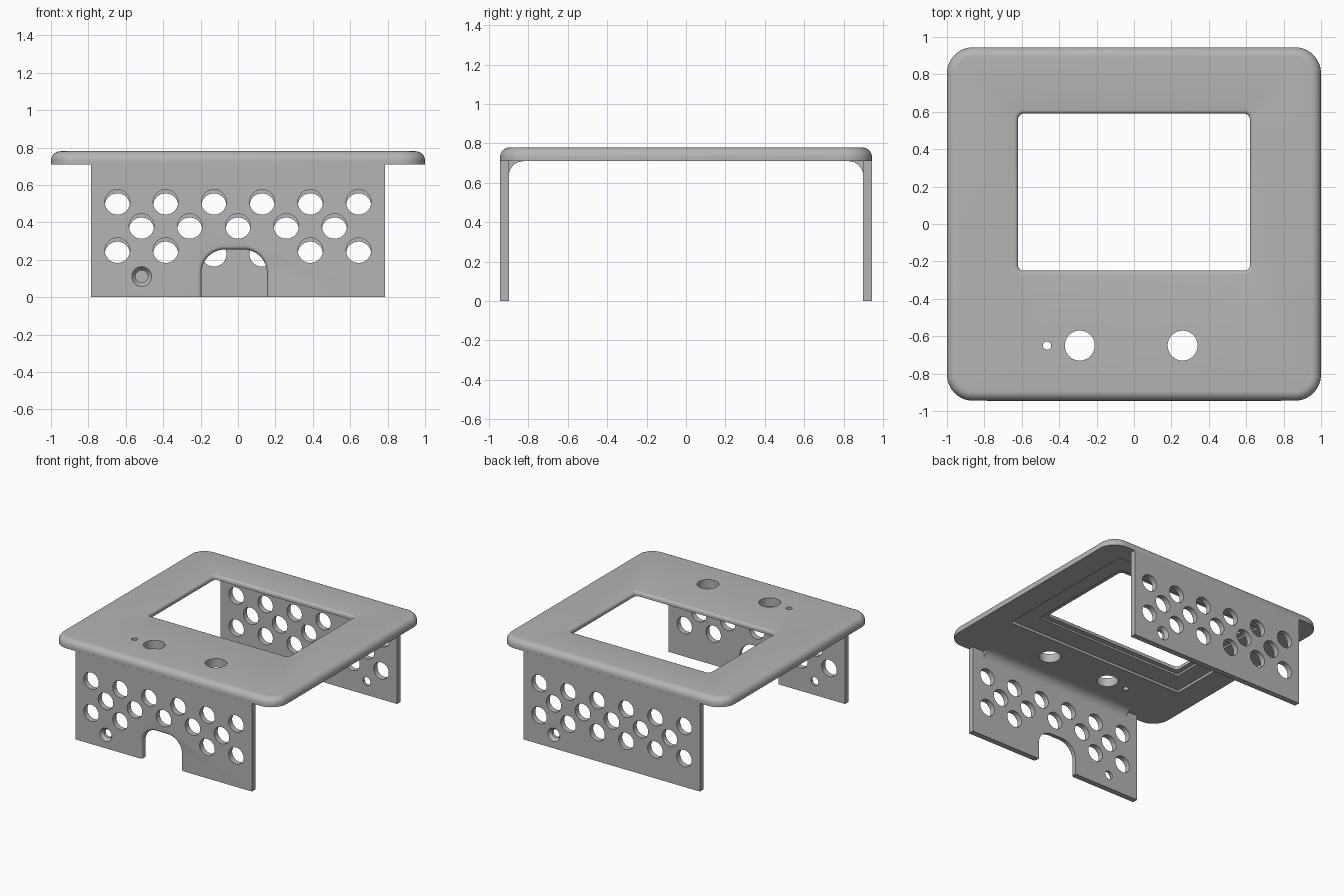
import bpy, bmesh
from math import sin, cos, pi

if "Cube" in bpy.data.objects:
    bpy.data.objects.remove(bpy.data.objects["Cube"], do_unlink=True)

# Single grey material
GREY = (0.46, 0.46, 0.46, 1)
grey = bpy.data.materials.new("plain grey")
grey.use_nodes = True
grey.diffuse_color = GREY
grey.node_tree.nodes["Principled BSDF"].inputs["Base Color"].default_value = GREY


def rounded(cx, cy, hx, hy, r, n=10):
    """Outline of a rounded rectangle; a circle when hx = hy = r."""
    pts = []
    for q, (sx, sy) in enumerate([(1, 1), (-1, 1), (-1, -1), (1, -1)]):
        for i in range(n):
            a = (q + (i + 0.5) / n) * pi / 2
            pts.append((cx + sx * (hx - r) + r * cos(a), cy + sy * (hy - r) + r * sin(a)))
    return pts


def loft(name, layers, axis="Z"):
    """Closed solid through (outline, depth) layers along Z, Y or X."""
    place = {"Z": lambda u, v, d: (u, v, d), "Y": lambda u, v, d: (u, d, v),
             "X": lambda u, v, d: (d, u, v)}[axis]
    bm = bmesh.new()
    rings = [[bm.verts.new(place(u, v, d)) for u, v in pts] for pts, d in layers]
    for a, b in zip(rings, rings[1:]):
        for i in range(len(a)):
            j = (i + 1) % len(a)
            bm.faces.new((a[i], a[j], b[j], b[i]))
    bm.faces.new(rings[0])
    bm.faces.new(rings[-1])
    bmesh.ops.recalc_face_normals(bm, faces=bm.faces)
    mesh = bpy.data.meshes.new(name)
    bm.to_mesh(mesh)
    bm.free()
    mesh.materials.append(grey)
    obj = bpy.data.objects.new(name, mesh)
    bpy.context.collection.objects.link(obj)
    return obj


def disc(x, y, r):
    return rounded(x, y, r, r, r, 8)


def cut(target, cutters):
    """Subtract each cutter, then delete it."""
    for c in cutters:
        mod = target.modifiers.new("cut", "BOOLEAN")
        mod.operation, mod.solver, mod.object = "DIFFERENCE", "EXACT", c
    deps = bpy.context.evaluated_depsgraph_get()
    deps.update()
    mesh = bpy.data.meshes.new_from_object(target.evaluated_get(deps))
    target.modifiers.clear()
    target.data = mesh
    for c in cutters:
        bpy.data.objects.remove(c, do_unlink=True)


def flare(steps, r):
    """Quarter-round pairs (outward growth, depth) ending at (r, r)."""
    return [(r * (1 - cos(t * pi / 2 / steps)), r * sin(t * pi / 2 / steps)) for t in range(steps + 1)]


# Top plate with rounded corners and upper edge
BOTTOM, TOP, EDGE = 0.71, 0.78, 0.05
layers = [(rounded(0, 0, 1, 0.945, 0.14), BOTTOM)]
layers += [(rounded(0, 0, 1 - g, 0.945 - g, 0.14 - g), TOP - EDGE + d) for g, d in flare(8, EDGE)]
top_plate = loft("top_plate", layers)

# Window with a rounded upper rim, stepped pockets below, control holes
CY, RIM = 0.17, 0.02


def frame(grow, r):
    return rounded(0, CY, 0.62 + grow, 0.42 + grow, r, 6)


window = [(frame(0, 0.03), 0.6)]
window += [(frame(g, 0.03 + g), TOP - RIM + d) for g, d in flare(5, RIM)]
window.append((frame(RIM, 0.03 + RIM), 0.9))
cutters = [loft("window_cutter", window)]
cutters.append(loft("wide_pocket_cutter", [(rounded(0, CY, 0.8, 0.62, 0.005, 2), z) for z in (0.6, 0.73)]))
cutters.append(loft("inner_pocket_cutter", [(frame(0.04, 0.01), z) for z in (0.6, 0.745)]))
for x, r in [(-0.29, 0.08), (0.26, 0.08), (-0.465, 0.022)]:
    cutters.append(loft("hole_cutter", [(disc(x, -0.65, r), z) for z in (0.6, 0.9)]))
cut(top_plate, cutters)

# Perforated front and back walls
INNER, OUTER, PITCH, HOLE = 0.90, 0.945, 0.258, 0.067


def wall(name, side, top_row, notched):
    box = [(-0.785, 0), (0.785, 0), (0.785, BOTTOM + 0.005), (-0.785, BOTTOM + 0.005)]
    panel = loft(name, [(box, side * INNER), (box, side * OUTER)], "Y")
    cutters = []
    for row in range(3):
        count = 5 if row == 1 else 6
        for i in range(count):
            x = (i - (count - 1) / 2) * PITCH
            if notched and row == 2 and abs(x) < 0.2:
                continue
            z = top_row - row * PITCH / 2
            cutters.append(loft("hole_cutter", [(disc(x, z, HOLE), side * y) for y in (0.8, 1)], "Y"))
    # Countersunk screw hole
    x = side * 0.515
    screw = [(0.033, 0.8), (0.033, 0.92), (0.053, OUTER), (0.053, 1)]
    cutters.append(loft("screw_cutter", [(disc(x, 0.11, r), side * y) for r, y in screw], "Y"))
    # Cable notch with a rounded outer rim
    if notched:
        def arch(g):
            return rounded(-0.02, 0, 0.175 + g, 0.255 + g, 0.125 + g)
        notch = [(arch(0), side * 0.8)]
        notch += [(arch(g), side * (OUTER - RIM + d)) for g, d in flare(5, RIM)]
        notch.append((arch(RIM), side))
        cutters.append(loft("notch_cutter", notch, "Y"))
    cut(panel, cutters)
    return panel


front_wall = wall("front_wall", -1, 0.508, True)
back_wall = wall("back_wall", 1, 0.488, False)


# Concave fillets joining the walls to the plate
def fillet(name, side, r=0.075):
    pts = [(side * (INNER + 0.005), BOTTOM + 0.005), (side * (INNER - r), BOTTOM + 0.005)]
    for i in range(9):
        a = i / 8 * pi / 2
        pts.append((side * (INNER - r + r * sin(a)), BOTTOM - r + r * cos(a)))
    pts.append((side * (INNER + 0.005), BOTTOM - r))
    return loft(name, [(pts, -0.68), (pts, 0.68)], "X")


parts = [top_plate, front_wall, back_wall, fillet("front_fillet", -1), fillet("back_fillet", 1)]

# Smooth the curves, keep the edges crisp
bpy.ops.object.select_all(action="DESELECT")
for p in parts:
    p.select_set(True)
bpy.context.view_layer.objects.active = top_plate
bpy.ops.object.shade_smooth_by_angle(angle=pi / 6)
